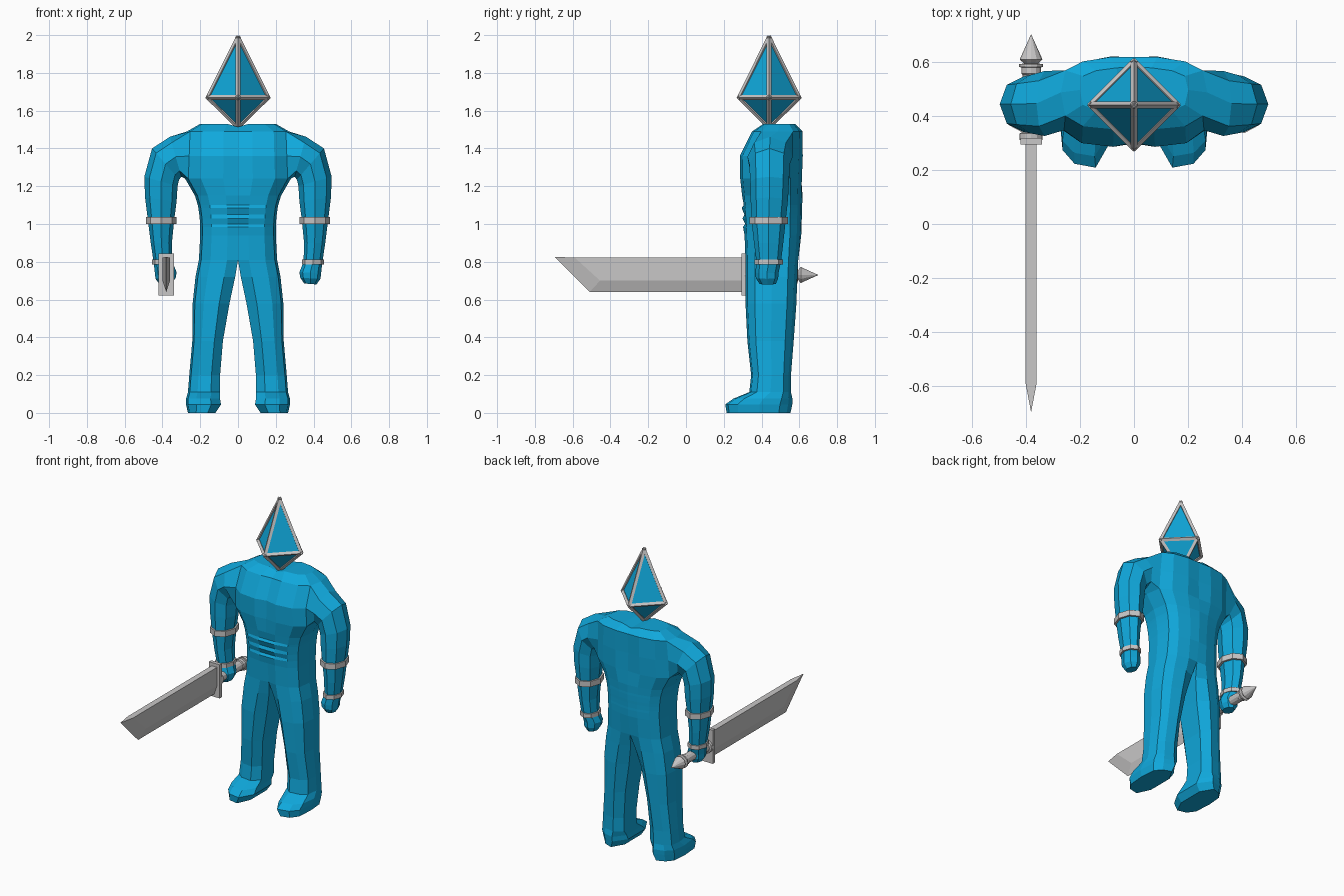
import bpy, bmesh, math
from mathutils import Vector

if "Cube" in bpy.data.objects:
    bpy.data.objects.remove(bpy.data.objects["Cube"])


def material(name, rgb):
    m = bpy.data.materials.new(name)
    m.diffuse_color = (*rgb, 1)
    m.use_nodes = True
    m.node_tree.nodes["Principled BSDF"].inputs["Base Color"].default_value = m.diffuse_color
    return m


BLUE = material("bright blue", (0.005, 0.39, 0.71))
GREY = material("light grey", (0.58, 0.57, 0.57))


def finish(bm, name, mat):
    loose = [v for v in bm.verts if not v.link_faces]
    bmesh.ops.delete(bm, geom=loose, context='VERTS')
    bmesh.ops.recalc_face_normals(bm, faces=bm.faces[:])
    me = bpy.data.meshes.new(name)
    bm.to_mesh(me)
    bm.free()
    me.materials.append(mat)
    ob = bpy.data.objects.new(name, me)
    bpy.context.collection.objects.link(ob)
    return ob


def skin(bm, a, b, skip=()):
    """Join two rings of vertices with quads."""
    n = len(a)
    for i in range(n):
        if i not in skip:
            j = (i + 1) % n
            bm.faces.new((a[i], a[j], b[j], b[i]))


# Body half: leg and torso rings, front midline -> outer side -> back -> inner side
U = [0, .28, .7, .94, 1, .94, .7, .32, 0, 0]
V = [0, 0, .04, .18, .5, .8, .92, .98, 1, .5]
# z, inner x, outer x, front y, back y, inner corner rounding, belly offset
LEVELS = [
    (0, .12, .265, .215, .56, .25, 0), (.045, .09, .275, .208, .57, .25, 0),
    (.075, .095, .275, .25, .57, .25, 0), (.11, .095, .265, .335, .56, .2, 0),
    (.2, .095, .258, .345, .56, .2, 0), (.38, .08, .242, .325, .575, .2, 0),
    (.58, .045, .24, .315, .59, .2, 0), (.72, .015, .225, .315, .595, .12, 0),
    (.81, 0, .207, .315, .6, .03, 0), (.94, 0, .2, .31, .61, 0, 0),
    (.985, 0, .2, .308, .612, 0, -.006), (1.0, 0, .201, .307, .612, 0, .006),
    (1.03, 0, .203, .305, .613, 0, -.006), (1.05, 0, .205, .303, .614, 0, .006),
    (1.085, 0, .21, .301, .615, 0, -.006), (1.1, 0, .213, .3, .615, 0, .006),
    (1.15, 0, .228, .297, .617, 0, 0), (1.24, 0, .28, .287, .62, .03, 0),
    (1.36, 0, .275, .285, .625, .05, 0), (1.49, 0, .27, .35, .622, .02, 0),
    (1.53, 0, .2, .41, .58, 0, 0),
]
bm = bmesh.new()
rings = []
for z, xi, xo, yf, yb, c, d in LEVELS:
    ring = []
    for i in range(10):
        v = {0: c, 8: 1 - c}.get(i, V[i])
        y = yf + (yb - yf) * v + (d if i < 2 else 0)
        dip = .016 if z == 1.53 and i in (0, 8) else 0
        ring.append(bm.verts.new((xi + (xo - xi) * U[i], y, z - dip)))
    rings.append(ring)
for k in range(len(rings) - 1):
    skip = set()
    if LEVELS[k][1] == 0:
        skip |= {8, 9}              # open at the mirror plane
    if k in (17, 18):
        skip |= {3, 4}              # shoulder opening
    skin(bm, rings[k], rings[k + 1], skip)
bm.faces.new(rings[0])
t = rings[-1]
for q in ((0, 1, 7, 8), (1, 2, 6, 7), (2, 3, 5, 6), (3, 4, 5)):
    bm.faces.new([t[i] for i in q])

# Arm: rings grown out of the shoulder opening
AU = [0, .15, .5, .85, 1, .85, .5, .15]
AV = [.5, .15, 0, .15, .5, .85, 1, .85]


def arm_ring(bm, xi, zi, xo, zo, yf, yb, side=1):
    return [bm.verts.new((side * (xi + (xo - xi) * u), yf + (yb - yf) * v,
                          zi + (zo - zi) * u)) for u, v in zip(AU, AV)]


r1, r2, r3 = rings[17:20]
prev = [r1[4], r1[3], r2[3], r3[3], r3[4], r3[5], r2[5], r1[5]]
# inner x, inner z, outer x, outer z, front y, back y
for spec in [
    (.3, 1.25, .36, 1.462, .325, .565), (.312, 1.235, .455, 1.4, .335, .55),
    (.32, 1.2, .496, 1.25, .34, .545), (.325, 1.12, .492, 1.14, .342, .54),
    (.338, 1.02, .477, 1.02, .347, .528), (.35, .9, .462, .9, .36, .515),
    (.347, .8, .447, .8, .373, .503), (.325, .745, .44, .74, .367, .49),
    (.33, .715, .437, .71, .37, .488), (.35, .685, .415, .68, .39, .475),
]:
    ring = arm_ring(bm, *spec)
    skin(bm, prev, ring)
    prev = ring
bm.faces.new(prev)
body = finish(bm, "body", BLUE)
mirror = body.modifiers.new("mirror", 'MIRROR')
mirror.use_axis[0] = True

# Elbow and wrist bands
for side, label in ((1, "left"), (-1, "right")):
    for part, xi, xo, yf, yb, z0, z1 in (
            ("elbow_band", .325, .488, .335, .54, 1.0, 1.037),
            ("wrist_band", .338, .456, .362, .513, .785, .812)):
        bm = bmesh.new()
        a = arm_ring(bm, xi, z0, xo, z0, yf, yb, side)
        b = arm_ring(bm, xi, z1, xo, z1, yf, yb, side)
        skin(bm, a, b)
        bm.faces.new(a)
        bm.faces.new(b)
        finish(bm, f"{label}_{part}", GREY)

# Head: tall octahedron with an edge frame
HY, R = .44, .157
top, low = Vector((0, HY, 1.985)), Vector((0, HY, 1.515))
mid = [Vector((R * math.cos(i * math.pi / 2), HY + R * math.sin(i * math.pi / 2), 1.67))
       for i in range(4)]
bm = bmesh.new()
tv, lv = bm.verts.new(top), bm.verts.new(low)
mv = [bm.verts.new(p) for p in mid]
for i in range(4):
    for tip in (tv, lv):
        bm.faces.new((mv[i], mv[(i + 1) % 4], tip))
finish(bm, "head", BLUE)

bm = bmesh.new()


def bar(p, q, r=.013):
    d = (q - p).normalized()
    p, q = p - d * .008, q + d * .008
    side = d.cross(Vector((0, 0, 1))).normalized()
    up = side.cross(d)
    a, b = [[bm.verts.new(c + s * r) for s in (side, up, -side, -up)] for c in (p, q)]
    skin(bm, a, b)
    bm.faces.new(a)
    bm.faces.new(b)


for i in range(4):
    bar(mid[i], mid[(i + 1) % 4])
    bar(mid[i], top)
    bar(mid[i], low)
# pointed cap where the upper bars meet
bmesh.ops.create_cone(bm, cap_ends=True, segments=4, radius1=.016, radius2=0, depth=.03)
bmesh.ops.translate(bm, verts=bm.verts[-5:], vec=(0, HY, 1.985))
finish(bm, "head_frame", GREY)

# Sword blade: flat sides bevelled to a sharp lower edge and slanted tip
SX, SZ = -.38, .73
bm = bmesh.new()
flat = [(-.59, .823), (-.455, .7), (.3, .7), (.3, .823)]
f1, f2 = [[bm.verts.new((SX + s, y, z)) for y, z in flat] for s in (-.02, .02)]
edge = [bm.verts.new((SX, y, z)) for y, z in ((-.695, .825), (-.51, .64), (.3, .64))]
for f in (f1, f2):
    bm.faces.new(f)
    bm.faces.new((f[0], f[1], edge[1], edge[0]))
    bm.faces.new((f[1], f[2], edge[2], edge[1]))
bm.faces.new((f1[0], f1[3], f2[3], f2[0]))
bm.faces.new((f1[0], f2[0], edge[0]))
bm.faces.new((f1[3], f1[2], edge[2], f2[2], f2[3]))
finish(bm, "sword_blade", GREY)

# Sword guard
bm = bmesh.new()
bmesh.ops.create_cube(bm, size=1)
for v in bm.verts:
    v.co = Vector((SX + v.co.x * .08, .305 + v.co.y * .024, .733 + v.co.z * .224))
finish(bm, "sword_guard", GREY)

# Sword handle: turned profile (y, radius) ending in a pointed pommel
bm = bmesh.new()
prev = None
for y, r in ((.31, .042), (.335, .042), (.34, .031), (.55, .031), (.555, .036),
             (.578, .036), (.58, .044), (.59, .044), (.593, .026), (.608, .042),
             (.7, .0005)):
    ring = [bm.verts.new((SX + r * math.cos(a * math.pi / 6), y,
                          SZ + r * math.sin(a * math.pi / 6))) for a in range(12)]
    if prev:
        skin(bm, prev, ring)
    else:
        bm.faces.new(ring)
    prev = ring
bm.faces.new(prev)
finish(bm, "sword_handle", GREY)
